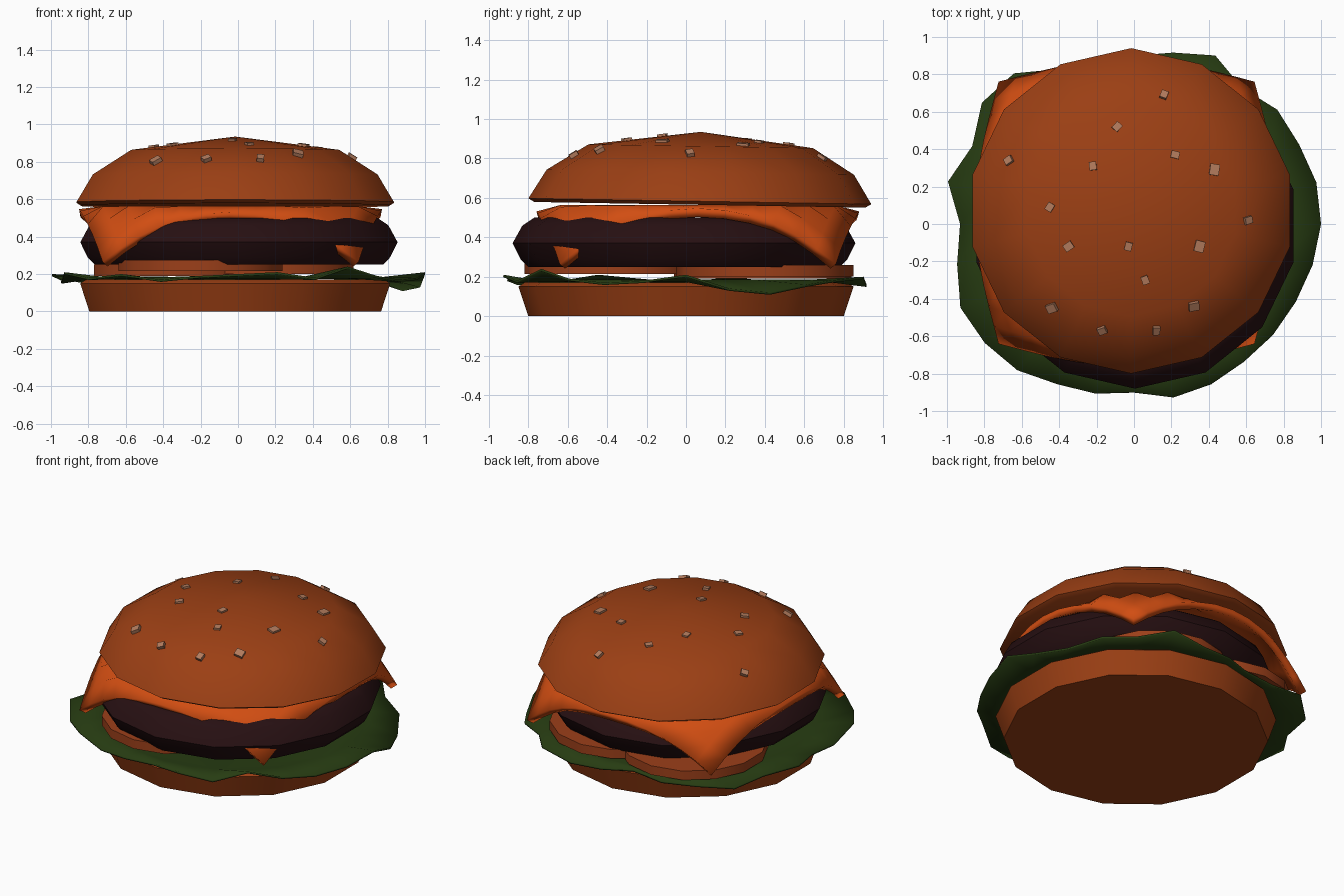
import bpy, bmesh, math, random
from mathutils import Vector, Matrix

random.seed(4)
if "Cube" in bpy.data.objects:
    bpy.data.objects.remove(bpy.data.objects["Cube"])


def material(name, rgb):
    m = bpy.data.materials.new(name)
    m.use_nodes = True
    m.diffuse_color = (*rgb, 1)
    m.node_tree.nodes["Principled BSDF"].inputs["Base Color"].default_value = (*rgb, 1)
    return m


BUN = material("toasted brown", (0.33, 0.05, 0.007))
CHEESE = material("cheese orange", (0.64, 0.075, 0.006))
PATTY = material("dark meat", (0.02, 0.005, 0.006))
LETTUCE = material("leaf green", (0.02, 0.045, 0.006))
TOMATO = material("tomato red brown", (0.33, 0.05, 0.01))
SEED = material("sesame tan", (0.45, 0.2, 0.11))


def finish(bm, name, mat, angle=40, thickness=0):
    bmesh.ops.recalc_face_normals(bm, faces=bm.faces) if not thickness else None
    mesh = bpy.data.meshes.new(name)
    bm.to_mesh(mesh)
    bm.free()
    ob = bpy.data.objects.new(name, mesh)
    bpy.context.collection.objects.link(ob)
    mesh.materials.append(mat)
    if thickness:
        mod = ob.modifiers.new("thickness", "SOLIDIFY")
        mod.thickness = thickness
        mod.offset = -1
    bpy.ops.object.select_all(action="DESELECT")
    ob.select_set(True)
    bpy.context.view_layer.objects.active = ob
    bpy.ops.object.shade_smooth_by_angle(angle=math.radians(angle))
    return ob


def lathe(name, profile, centre, mat, sides=14, tilt=0, angle=40):
    """Stack of rings (radius, height), closed at both ends."""
    bm = bmesh.new()
    rings = []
    for r, z in profile:
        if r == 0:
            rings.append([bm.verts.new((0, 0, z))] * sides)
            continue
        turn = [math.tau * i / sides for i in range(sides)]
        rings.append([bm.verts.new((r * math.sin(a), r * math.cos(a), z)) for a in turn])
    for low, high in zip(rings, rings[1:]):
        for i in range(sides):
            j = (i + 1) % sides
            corners = dict.fromkeys((low[i], high[i], high[j], low[j]))
            bm.faces.new(list(corners))
    for ring in (rings[0], rings[-1]):
        if ring[0] is not ring[1]:
            bm.faces.new(ring)
    z = profile[0][1]
    pivot = Matrix.Translation((0, 0, z))
    turn = pivot @ Matrix.Rotation(tilt, 4, "X") @ pivot.inverted()
    bm.transform(Matrix.Translation((*centre, 0)) @ turn)
    return finish(bm, name, mat, angle)


# Buns and patty
lathe("bottom_bun", [(0.8, 0), (0.85, 0.15), (0.82, 0.17)], (-0.015, 0), BUN)
lathe("patty", [(0.79, 0.25), (0.83, 0.29), (0.87, 0.37), (0.82, 0.46), (0.76, 0.5)],
      (0.005, -0.01), PATTY)
crown = [(0.84, 0.565), (0.87, 0.583), (0.78, 0.73), (0.57, 0.862), (0, 0.935)]
crown_centre = (-0.015, 0.07)
tilt = -0.017
lathe("top_bun", crown, crown_centre, BUN, tilt=tilt)

# Tomato slices, overlapping on the lettuce
for n, (x, y, z) in enumerate([(-0.2, -0.37, 0.215), (-0.33, 0.39, 0.19), (0.18, 0.4, 0.2)]):
    lathe(f"tomato_slice_{n + 1}", [(0.45, z), (0.45, z + 0.06)], (x, y), TOMATO)

# Lettuce leaf: ragged rim radii and rim heights in hundredths, anticlockwise from +x
rim = [100, 100, 98, 98, 93, 100, 94, 90, 85, 92, 103, 104, 96, 102,
       93, 97, 103, 102, 100, 95, 93, 90, 95, 95, 94, 95, 96, 98]
lift = [21, 14, 12, 16, 18, 20, 16, 17, 18, 16, 19, 16, 17, 20,
        17, 16, 21, 18, 20, 17, 19, 20, 21, 18, 24, 19, 17, 18]
bm = bmesh.new()
inner, outer = [], []
for i, (r, z) in enumerate(zip(rim, lift)):
    a = math.tau * i / len(rim)
    c, s = math.cos(a), math.sin(a)
    inner.append(bm.verts.new((0.8 * c, 0.8 * s, 0.185)))
    outer.append(bm.verts.new((r * c / 100, r * s / 100, z / 100)))
bm.faces.new(inner)
for i in range(len(rim)):
    j = (i + 1) % len(rim)
    bm.faces.new((inner[i], outer[i], outer[j], inner[j]))
finish(bm, "lettuce", LETTUCE, 50, 0.012)

# Cheese slice: square sheet bent down wherever it overhangs the patty
bm = bmesh.new()
bmesh.ops.create_grid(bm, x_segments=12, y_segments=12, size=1)
for v in bm.verts:
    p = Vector((v.co.x * 0.82, v.co.y * 0.84))
    over = max(0, p.length - 0.8)
    if over:
        p *= (0.8 + 0.48 * over) / p.length
    v.co = (p.x - 0.04, p.y + 0.06, 0.563 - 0.8 * over)
finish(bm, "cheese_slice", CHEESE, 50, 0.045)

# Sesame seeds resting on the crown: x, y, width
seeds = [(0.16, 0.69, 0.045), (-0.09, 0.52, 0.045), (-0.67, 0.34, 0.045), (-0.22, 0.31, 0.045),
         (0.22, 0.37, 0.045), (0.43, 0.29, 0.06), (-0.45, 0.09, 0.045), (0.61, 0.02, 0.045),
         (-0.35, -0.12, 0.05), (-0.03, -0.12, 0.045), (0.35, -0.12, 0.06), (0.06, -0.3, 0.045),
         (-0.44, -0.45, 0.055), (-0.17, -0.57, 0.045), (0.12, -0.57, 0.045), (0.32, -0.44, 0.055)]
bm = bmesh.new()
for x, y, w in seeds:
    out = Vector((x - crown_centre[0], y - crown_centre[1]))
    r = out.length
    for (r0, z0), (r1, z1) in zip(crown[1:], crown[2:]):
        if r1 <= r <= r0:
            z = z0 + (z1 - z0) * (r0 - r) / (r0 - r1)
            slope = (z1 - z0) / (r0 - r1)
    normal = Vector((*(out.normalized() * slope), 1))
    place = (Matrix.Translation((x, y, z + tilt * out.y))
             @ normal.to_track_quat("Z", "Y").to_matrix().to_4x4()
             @ Matrix.Rotation(random.uniform(0, math.tau), 4, "Z")
             @ Matrix.Diagonal((w, w * 0.85, 0.022, 1)))
    bmesh.ops.create_cube(bm, size=1, matrix=place)
finish(bm, "sesame_seeds", SEED, 30)
